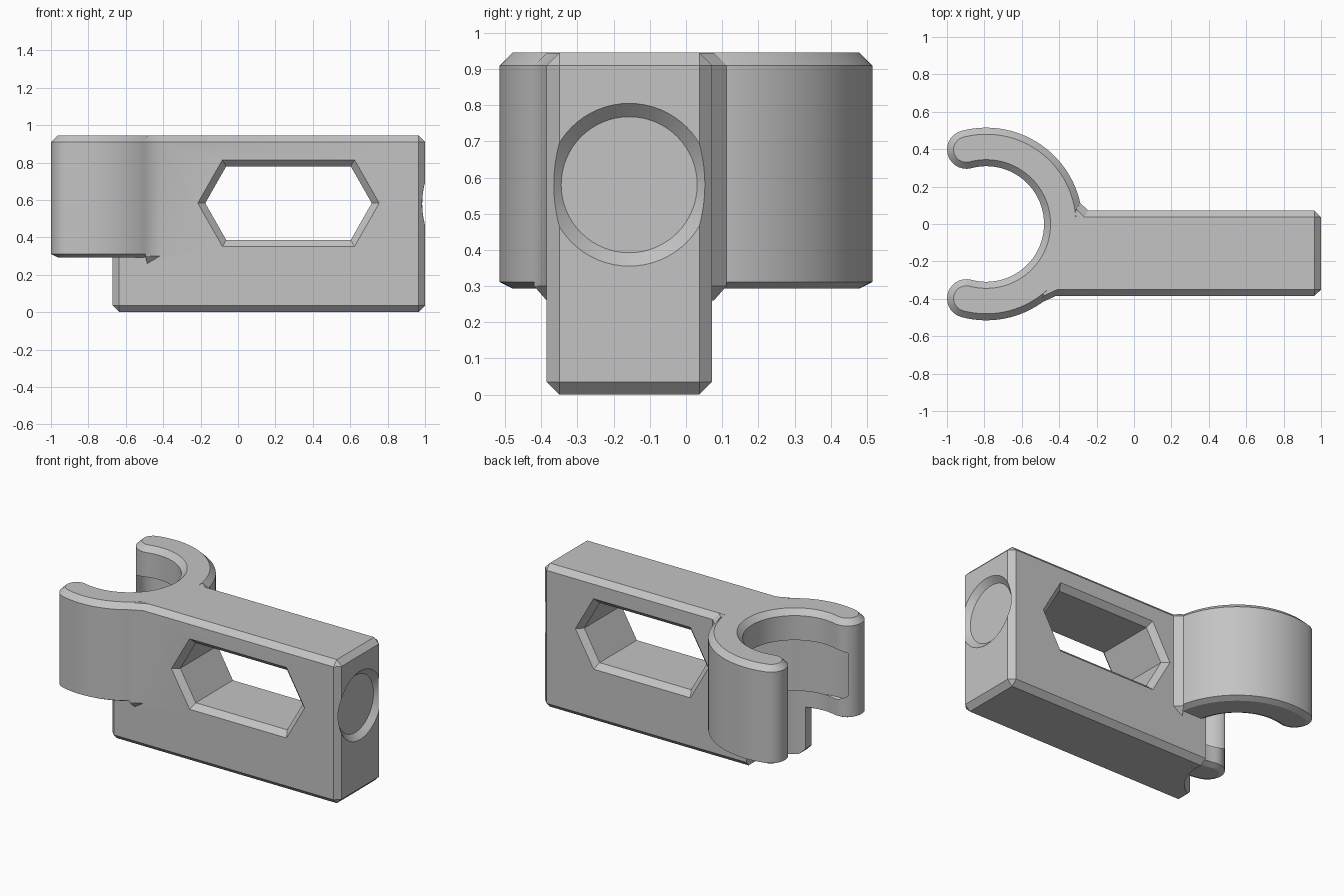
import bpy
import bmesh
from math import cos, sin, pi, radians
from mathutils import Vector

if "Cube" in bpy.data.objects:
    bpy.data.objects.remove(bpy.data.objects["Cube"])

TOP = 0.945          # overall height
CH = 0.035           # chamfer size
RING_X = -0.79       # clip axis
RING_R = 0.412       # clip centre-line radius
RING_W = 0.103       # half of the clip wall
RING_Z = 0.293       # underside of the clip
Y0, Y1 = -0.385, 0.072


def loft(name, layers):
    """Closed solid through equal-length rings of points."""
    bm = bmesh.new()
    rings = [[bm.verts.new(p) for p in ring] for ring in layers]
    n = len(rings[0])
    for a, b in zip(rings, rings[1:]):
        for i in range(n):
            j = (i + 1) % n
            bm.faces.new((a[i], a[j], b[j], b[i]))
    bm.faces.new(rings[0])
    bm.faces.new(rings[-1])
    bmesh.ops.recalc_face_normals(bm, faces=bm.faces)
    mesh = bpy.data.meshes.new(name)
    bm.to_mesh(mesh)
    bm.free()
    obj = bpy.data.objects.new(name, mesh)
    bpy.context.collection.objects.link(obj)
    return obj


def bake(obj):
    """Apply the modifiers of an object."""
    graph = bpy.context.evaluated_depsgraph_get()
    mesh = bpy.data.meshes.new_from_object(obj.evaluated_get(graph))
    obj.modifiers.clear()
    obj.data = mesh


def combine(obj, other, operation):
    mod = obj.modifiers.new(operation.lower(), "BOOLEAN")
    mod.operation = operation
    mod.solver = "EXACT"
    mod.object = other
    bake(obj)
    bpy.data.objects.remove(other)


def circle_z(r, z, n=96):
    return [(RING_X + r * cos(2 * pi * i / n), r * sin(2 * pi * i / n), z) for i in range(n)]


def turned(name, profile):
    return loft(name, [circle_z(r, z) for r, z in profile])


def clip_outline(w, z):
    """C-shaped outline with rounded tips, half-width w."""
    end, steps, cap = radians(105), 64, 14
    pts = []
    for i in range(steps + 1):
        a = -end + 2 * end * i / steps
        pts.append((RING_X + (RING_R + w) * cos(a), (RING_R + w) * sin(a), z))
    for sign in (1, -1):
        a0 = sign * end
        cx, cy = RING_X + RING_R * cos(a0), RING_R * sin(a0)
        start = a0 if sign == 1 else a0 + pi
        for i in range(1, cap):
            a = start + pi * i / cap
            pts.append((cx + w * cos(a), cy + w * sin(a), z))
        if sign == 1:
            for i in range(steps + 1):
                a = end - 2 * end * i / steps
                pts.append((RING_X + (RING_R - w) * cos(a), (RING_R - w) * sin(a), z))
    return pts


# Chamfered block
bm = bmesh.new()
bmesh.ops.create_cube(bm, size=1)
for v in bm.verts:
    v.co = Vector((0.165 + v.co.x * 1.67, (Y0 + Y1) / 2 + v.co.y * (Y1 - Y0), (v.co.z + 0.5) * TOP))
bmesh.ops.bevel(bm, geom=bm.edges[:], offset=CH, segments=1, affect="EDGES")
mesh = bpy.data.meshes.new("clip_block")
bm.to_mesh(mesh)
bm.free()
block = bpy.data.objects.new("clip_block", mesh)
bpy.context.collection.objects.link(block)

# Bore clearing the block, flared at the top
inner = RING_R - RING_W
combine(block, turned("bore", [(inner, -0.1), (inner, TOP - CH), (inner + 2 * CH, TOP + CH)]), "DIFFERENCE")

# Open clip ring with chamfered rims
ring = loft("clip_ring", [
    clip_outline(RING_W - CH, RING_Z),
    clip_outline(RING_W, RING_Z + 0.018),
    clip_outline(RING_W, TOP - CH),
    clip_outline(RING_W - CH, TOP),
])
combine(block, ring, "UNION")

# Small gussets where the ring meets the block
gussets = (
    ([(-0.287, 0.112), (-0.24, 0.068), (-0.36, 0.0)], (-0.02, -0.035)),
    ([(-0.495, -0.42), (-0.41, -0.381), (-0.48, -0.33)], (0.01, 0.035)),
)
for tri, (dx, dy) in gussets:
    full = lambda z: [(x, y, z) for x, y in tri]
    inset = lambda z: [(x + dx, y + dy, z) for x, y in tri]
    gusset = loft("gusset", [inset(0.26), full(0.3), full(TOP - CH), inset(TOP - 0.001)])
    combine(block, gusset, "UNION")

# Groove around the inside of the clip
groove = turned("groove", [(inner - 0.03, 0.40), (inner + 0.05, 0.45),
                           (inner + 0.05, 0.73), (inner - 0.03, 0.76)])
combine(block, groove, "DIFFERENCE")


# Six-sided window through the block, flared at both faces
def window(y, k):
    tip, flat, h = 0.445 + 0.04 * k, 0.333 + 0.02 * k, 0.197 + CH * k
    outline = [(tip, 0), (flat, h), (-flat, h), (-tip, 0), (-flat, -h), (flat, -h)]
    return [(0.27 + x, y, 0.583 + z) for x, z in outline]


combine(block, loft("window", [window(Y0 - CH, 2), window(Y0 + CH, 0),
                               window(Y1 - CH, 0), window(Y1 + CH, 2)]), "DIFFERENCE")


# Shallow conical recess in the end face
def circle_x(r, x, n=64):
    return [(x, -0.157 + r * cos(2 * pi * i / n), 0.58 + r * sin(2 * pi * i / n)) for i in range(n)]


combine(block, loft("recess", [circle_x(0.188, 1 - CH), circle_x(0.262, 1 + CH)]), "DIFFERENCE")

# Colour and shading
grey = bpy.data.materials.new("plain grey")
grey.use_nodes = True
grey.diffuse_color = (0.55, 0.55, 0.55, 1)
grey.node_tree.nodes["Principled BSDF"].inputs["Base Color"].default_value = (0.55, 0.55, 0.55, 1)
block.data.materials.clear()
block.data.materials.append(grey)
for poly in block.data.polygons:
    poly.material_index = 0
bpy.ops.object.select_all(action="DESELECT")
block.select_set(True)
bpy.context.view_layer.objects.active = block
bpy.ops.object.shade_smooth_by_angle(angle=radians(25))
